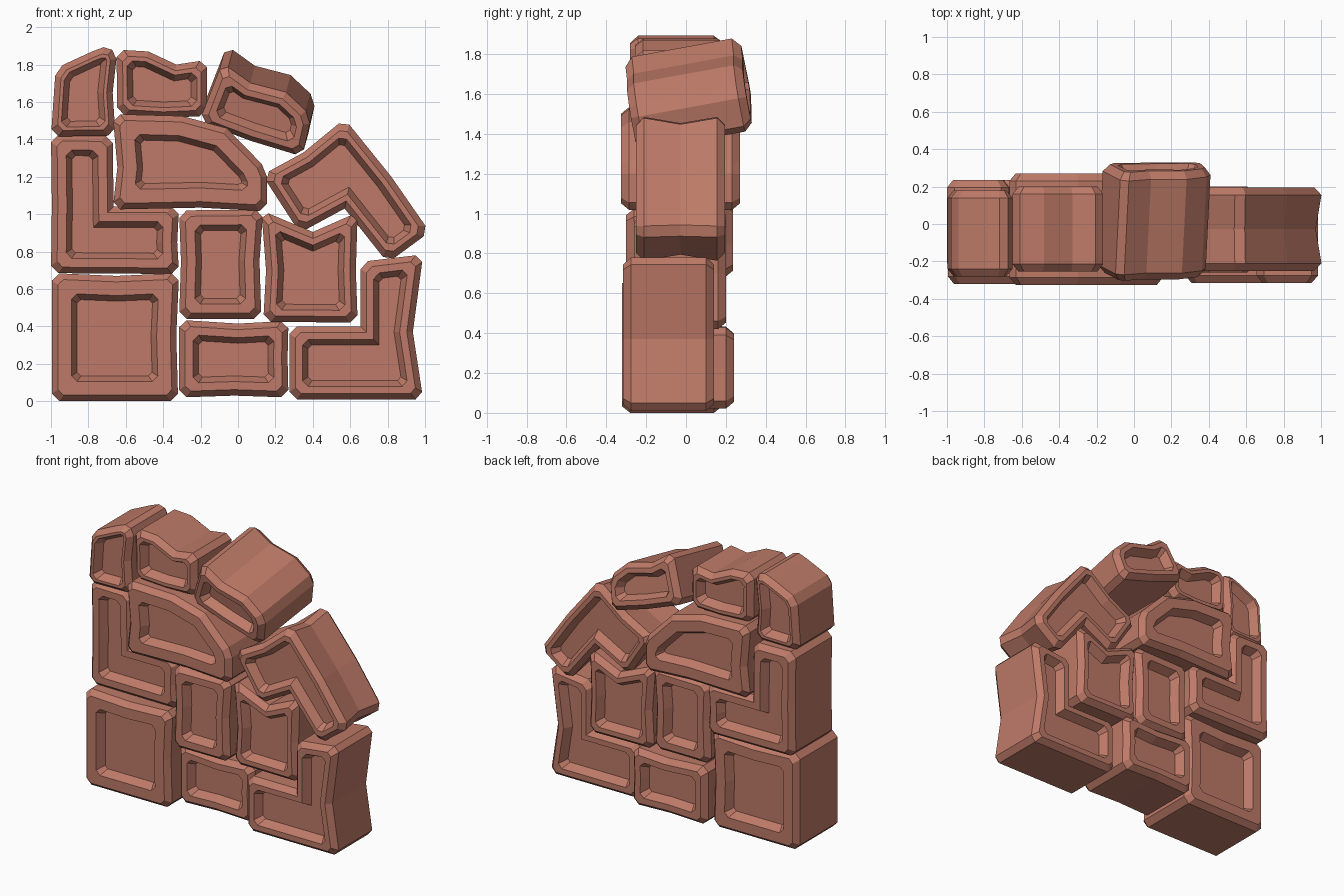
import bpy, bmesh, math
from mathutils import Vector, Matrix

if "Cube" in bpy.data.objects:
    bpy.data.objects.remove(bpy.data.objects["Cube"])

clay = bpy.data.materials.new("clay_stone")
clay.diffuse_color = (0.515, 0.195, 0.138, 1)
clay.use_nodes = True
clay.node_tree.nodes["Principled BSDF"].inputs["Base Color"].default_value = clay.diffuse_color


def inset(pts, d):
    """Mitred inward offset of a counter-clockwise outline."""
    out = []
    for i, p in enumerate(pts):
        a = (p - pts[i - 1]).normalized()
        b = (pts[(i + 1) % len(pts)] - p).normalized()
        na, nb = Vector((-a.y, a.x)), Vector((-b.y, b.x))
        out.append(p + (na + nb) * (d / (1 + na.dot(nb))))
    return out


def cut_corners(pts, sharp, size):
    """Replace each sharp outer corner by a short bevel."""
    out = []
    for i, p in enumerate(pts):
        if sharp[i]:
            for q in (pts[i - 1], pts[(i + 1) % len(pts)]):
                e = q - p
                out.append(p + e.normalized() * min(size, 0.35 * e.length))
        else:
            out.append(p)
    return out


def block(name, y0, y1, rim, outline, tilt=0, turn=0, waist=0):
    """Bevelled stone with a sunken panel on front and back."""
    pts = [Vector(p) for p in outline]
    n = len(pts)
    sharp = []
    for i in range(n):
        a, b = pts[i] - pts[i - 1], pts[(i + 1) % n] - pts[i]
        sharp.append(math.atan2(a.x * b.y - a.y * b.x, a.dot(b)) > 0.7)
    # rings: inset, depth from face, corner size
    half = [(rim + 0.03, 0.06, 0.02), (rim, 0.0, 0.03), (0.032, 0.0, 0.03), (0.0, 0.04, 0.04)]
    rings = [(d, y0 + y, c) for d, y, c in half]
    if waist:
        rings.append((waist, (y0 + y1) / 2, 0.04))
    rings += [(d, y1 - y, c) for d, y, c in reversed(half)]
    bm = bmesh.new()
    loops = []
    for d, y, c in rings:
        loops.append([bm.verts.new((p.x, y, p.y)) for p in cut_corners(inset(pts, d), sharp, c)])
    m = len(loops[0])
    for A, B in zip(loops, loops[1:]):
        for i in range(m):
            j = (i + 1) % m
            bm.faces.new((A[i], A[j], B[j], B[i]))
    bm.faces.new(loops[0])
    bm.faces.new(loops[-1])
    bmesh.ops.recalc_face_normals(bm, faces=bm.faces)
    if tilt or turn:
        c = sum((v.co for v in bm.verts), Vector()) / len(bm.verts)
        R = Matrix.Rotation(turn, 3, 'Z') @ Matrix.Rotation(tilt, 3, 'X')
        bmesh.ops.rotate(bm, cent=c, matrix=R, verts=bm.verts)
    me = bpy.data.meshes.new(name)
    bm.to_mesh(me)
    bm.free()
    me.materials.append(clay)
    bpy.context.collection.objects.link(bpy.data.objects.new(name, me))


# bottom course
block("square_block", -0.32, 0.18, 0.105,
      [(-.995, 0), (-.32, 0), (-.33, .35), (-.315, .685), (-.65, .67), (-.995, .685)])
block("low_middle_block", -0.23, 0.24, 0.075,
      [(-.315, .02), (-.02, .03), (.27, .02), (.265, .23), (.27, .43), (0, .415), (-.315, .435)])
block("right_corner_block", -0.315, 0.14, 0.07,
      [(.275, .01), (.99, .01), (.935, .37), (.99, .785), (.655, .745), (.655, .4), (.275, .4)])
# middle course
block("upright_block", -0.30, 0.20, 0.08,
      [(-.315, .44), (.125, .44), (.115, .75), (.135, 1.025), (-.315, 1.02), (-.305, .75)])
block("notched_block", -0.26, 0.20, 0.065,
      [(.135, .425), (.64, .42), (.63, .7), (.64, 1.01), (.4, .905), (.125, 1.02), (.15, .7)])
block("left_corner_block", -0.25, 0.235, 0.08,
      [(-1, .685), (-.315, .68), (-.325, .85), (-.315, 1.04), (-.665, 1.04), (-.67, 1.42),
       (-1, 1.425), (-.995, 1.05)])
block("bent_block", -0.25, 0.195, 0.06,
      [(.13, 1.21), (.33, .90), (.57, 1.03), (.8, .74), (1.025, .905), (.82, 1.2),
       (.57, 1.51), (.35, 1.33)], waist=0.022)
# top course
block("wide_block", -0.325, 0.27, 0.105,
      [(-.67, 1.025), (-.2, 1.035), (.155, 1.015), (.155, 1.24), (-.06, 1.46), (-.3, 1.525),
       (-.67, 1.535), (-.645, 1.25)])
block("top_left_block", -0.28, 0.18, 0.05,
      [(-1, 1.415), (-.655, 1.42), (-.67, 1.65), (-.65, 1.83), (-.685, 1.905), (-.78, 1.87),
       (-.975, 1.78)])
block("top_middle_block", -0.255, 0.20, 0.055,
      [(-.645, 1.53), (-.4, 1.515), (-.165, 1.525), (-.165, 1.825), (-.33, 1.8), (-.48, 1.87),
       (-.65, 1.88)])
block("tilted_block", -0.28, 0.31, 0.065,
      [(-.195, 1.54), (.08, 1.435), (.355, 1.35), (.405, 1.57), (.27, 1.70), (.08, 1.75),
       (-.07, 1.86)],
      tilt=0.18, turn=-0.05)
